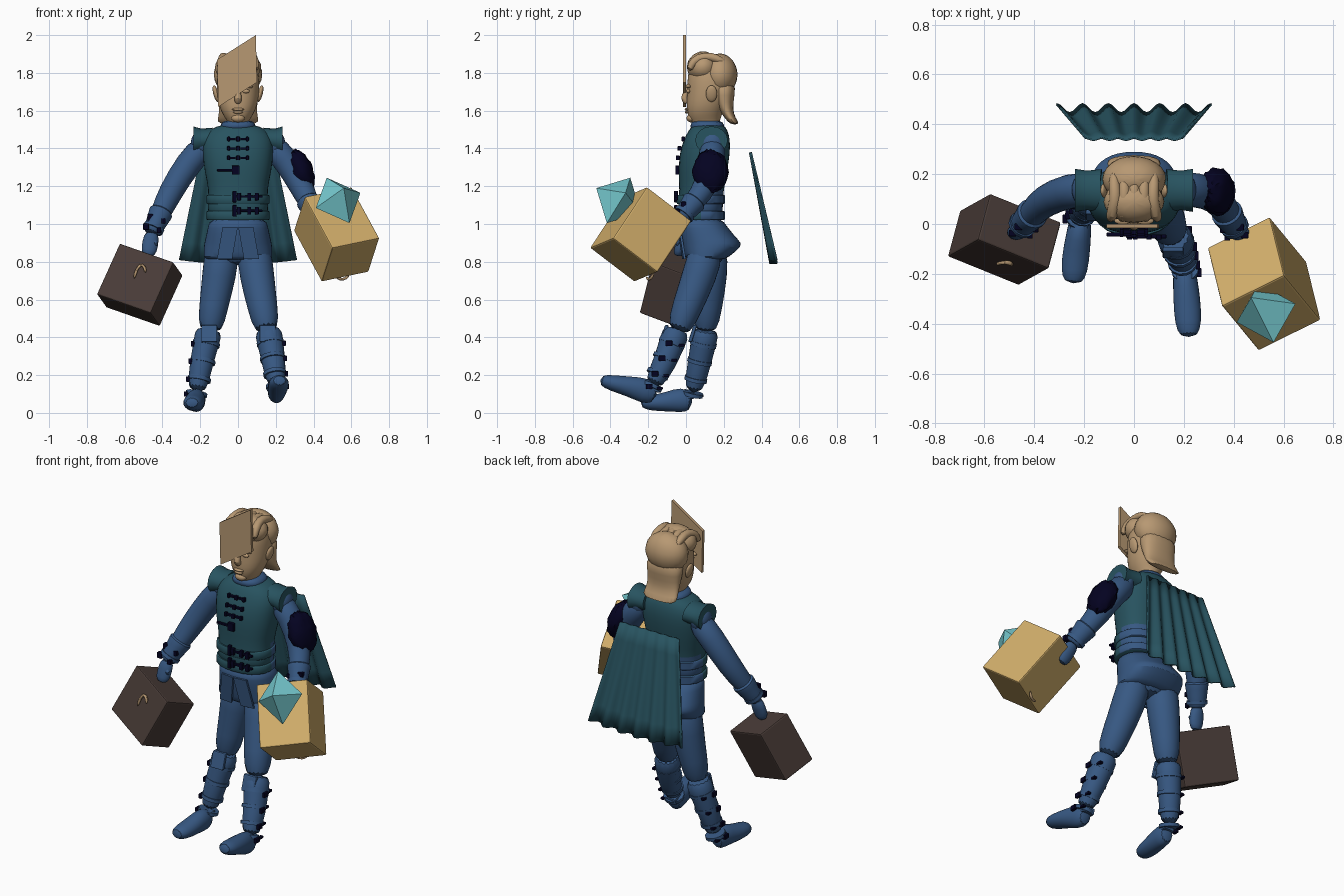
import bpy, bmesh, math, random
from mathutils import Vector as V

random.seed(4)
if "Cube" in bpy.data.objects:
    bpy.data.objects.remove(bpy.data.objects["Cube"])


def material(name, *rgb):
    m = bpy.data.materials.new(name)
    col = [(c / 255) ** 2.2 for c in rgb] + [1]
    m.use_nodes = True
    m.diffuse_color = col
    m.node_tree.nodes["Principled BSDF"].inputs["Base Color"].default_value = col
    return m


BLUE = material("blue cloth", 58, 89, 130)
TEAL = material("teal cloth", 44, 84, 96)
NAVY = material("dark navy", 12, 10, 38)
TAN = material("tan skin", 182, 151, 114)
GOLD = material("gold box", 208, 172, 106)
CYAN = material("cyan crystal", 118, 202, 208)
BROWN = material("dark brown", 74, 62, 58)


def finish(name, bm, mat, smooth=True, subsurf=0):
    bmesh.ops.recalc_face_normals(bm, faces=bm.faces)
    me = bpy.data.meshes.new(name)
    bm.to_mesh(me)
    bm.free()
    me.materials.append(mat)
    ob = bpy.data.objects.new(name, me)
    bpy.context.collection.objects.link(ob)
    if subsurf:
        ob.modifiers.new("Subdivision", "SUBSURF").levels = subsurf
    if smooth:
        bpy.context.view_layer.objects.active = ob
        bpy.ops.object.select_all(action="DESELECT")
        ob.select_set(True)
        bpy.ops.object.shade_smooth_by_angle(angle=math.radians(50))
    return ob


def skin(name, rings, mat, subsurf=1):
    """Join rings of points into a capped body."""
    bm = bmesh.new()
    rows = [[bm.verts.new(p) for p in r] for r in rings]
    n = len(rows[0])
    for a, b in zip(rows, rows[1:]):
        for i in range(n):
            j = (i + 1) % n
            bm.faces.new((a[i], a[j], b[j], b[i]))
    bm.faces.new(rows[0])
    bm.faces.new(rows[-1])
    return finish(name, bm, mat, True, subsurf)


def tube(name, path, mat, n=12, subsurf=1):
    """Path entries: x, y, z, radius, optional second radius."""
    pts = [V(p[:3]) for p in path]
    rings = []
    for i, p in enumerate(path):
        t = (pts[min(i + 1, len(pts) - 1)] - pts[max(i - 1, 0)]).normalized()
        ref = V((0, 1, 0)) if abs(t.x) > 0.9 else V((1, 0, 0))
        s = (ref - t * ref.dot(t)).normalized()
        q = t.cross(s)
        angles = [math.tau * k / n for k in range(n)]
        rings.append([pts[i] + s * p[3] * math.cos(a) + q * p[-1] * math.sin(a) for a in angles])
    return skin(name, rings, mat, subsurf)


def body(name, levels, mat, n=20, power=0.85, subsurf=1):
    """Levels: height, half width, front y, back y."""
    def sgn(c):
        return math.copysign(abs(c) ** power, c)
    rings = []
    for z, rx, f, b in levels:
        angles = [math.tau * k / n for k in range(n)]
        rings.append([(rx * sgn(math.cos(a)), (f + b) / 2 + (b - f) / 2 * sgn(math.sin(a)), z)
                      for a in angles])
    return skin(name, rings, mat, subsurf)


def box(name, c, u, v, w, mat, bevel=0.0):
    """Box from its centre and three half-edge vectors."""
    c, u, v, w = V(c), V(u), V(v), V(w)
    bm = bmesh.new()
    bmesh.ops.create_cube(bm, size=2)
    for p in bm.verts:
        p.co = c + u * p.co.x + v * p.co.y + w * p.co.z
    ob = finish(name, bm, mat, False)
    if bevel:
        mod = ob.modifiers.new("Bevel", "BEVEL")
        mod.width, mod.segments = bevel, 2
    return ob


def block(name, c, sx, sy, sz, mat):
    return box(name, c, (sx, 0, 0), (0, sy, 0), (0, 0, sz), mat, 0.003)


def ball(name, c, r, mat, tilt=0.0, jitter=0.0):
    bm = bmesh.new()
    bmesh.ops.create_uvsphere(bm, u_segments=24, v_segments=14, radius=1)
    for p in bm.verts:
        k = 1 + random.uniform(-jitter, jitter)
        p.co = V((p.co.x * r[0], p.co.y * r[1], p.co.z * r[2])) * k
        p.co = V((p.co.x * math.cos(tilt) + p.co.z * math.sin(tilt), p.co.y,
                  p.co.z * math.cos(tilt) - p.co.x * math.sin(tilt))) + V(c)
    return finish(name, bm, mat)


# Vest, with the lower back showing the blue cloth, and the flared tunic
vest = body("vest", [(1.01, .165, -.045, .2), (1.1, .162, -.042, .195), (1.18, .155, -.035, .2),
                     (1.28, .18, -.042, .22), (1.38, .19, -.035, .235), (1.45, .19, -.012, .235),
                     (1.5, .155, .015, .22), (1.53, .085, .04, .2)], TEAL)
vest.data.materials.append(BLUE)
for f in vest.data.polygons:
    if f.center.z < 1.18 and f.center.y > .09:
        f.material_index = 1
for z in (1.045, 1.13):
    band = body("waist_belt", [(z - .024, .163, -.046, .2), (z - .02, .167, -.049, .206),
                               (z + .02, .167, -.049, .206), (z + .024, .163, -.046, .2)], TEAL, subsurf=0)
    band.data.materials.append(BLUE)
    for f in band.data.polygons:
        f.material_index = int(f.center.y > .09)
body("tunic_skirt", [(1.04, .155, -.035, .19), (.98, .16, -.035, .22), (.91, .178, -.025, .285),
                     (.885, .183, -.02, .305), (.82, .185, -.005, .22), (.81, .17, .01, .2)], BLUE)
body("collar", [(1.49, .105, .015, .215), (1.53, .09, .025, .2), (1.55, .08, .03, .19)], BLUE)
for s in (-1, 1):
    box("tunic_flap", (s * .056, -.024, .9), (.04, .004 * s, 0), (0, .006, 0), (-s * .015, -.014, .085), BLUE)

# Chest clasps and belt buckles
for z, y in ((1.45, -.012), (1.4, -.031), (1.35, -.041)):
    for s in (-1, 1):
        block("clasp_strap", (s * .034, y, z), .022, .008, .006, NAVY)
        block("clasp_end", (s * .05, y - .002, z), .007, .01, .012, NAVY)
    block("clasp_toggle", (0, y - .004, z), .01, .009, .012, NAVY)
block("chest_strap", (-.06, -.042, 1.285), .05, .008, .006, NAVY)
block("chest_buckle", (-.012, -.046, 1.285), .02, .01, .024, NAVY)
for z in (1.07, 1.145):
    block("belt_strap", (.05, -.05, z), .08, .008, .006, NAVY)
    for x, h in ((-.018, .03), (.005, .02), (.06, .02), (.1, .02)):
        block("belt_buckle", (x, -.053, z), .01, .01, h, NAVY)

# Head
body("head", [(1.48, .062, .06, .18), (1.535, .052, .035, .18), (1.55, .062, .018, .18),
              (1.6, .094, .002, .2), (1.66, .11, .003, .23), (1.72, .115, .006, .25),
              (1.79, .115, .006, .25), (1.86, .09, .03, .22), (1.89, .05, .07, .18)], TAN, power=.95)
tube("nose", [(0, .02, 1.735, .012), (0, .004, 1.7, .015), (0, -.015, 1.667, .021), (0, .012, 1.638, .02)], TAN)
ball("upper_lip", (0, .006, 1.607), (.032, .013, .008), TAN)
ball("lower_lip", (0, .007, 1.592), (.026, .013, .008), TAN)
ball("chin", (0, .028, 1.56), (.035, .025, .022), TAN)
for s in (-1, 1):
    ball("eye", (s * .042, .012, 1.703), (.02, .011, .011), TAN)
    ball("brow", (s * .045, .012, 1.73), (.034, .014, .01), TAN, s * .15)
    ball("ear", (s * .117, .135, 1.69), (.014, .03, .045), TAN, s * .25)

# Hair: a front lobe, a rounded back and a flap flaring over the nape
ball("hair_back", (0, .18, 1.79), (.128, .092, .112), TAN, 0, .01)
ball("hair_front", (0, .09, 1.83), (.122, .085, .083), TAN, 0, .012)
for k in range(5):
    x = (k - 2) * .04
    tube("hair_lock", [(x * 1.2, .016, 1.81, .016), (x * 1.1, .035, 1.865, .026), (x * .9, .1, 1.89, .025),
                       (x, .16, 1.88, .024), (x, .21, 1.85, .016)], TAN)
body("nape_hair", [(1.76, .118, .13, .265), (1.68, .108, .14, .258), (1.61, .1, .17, .246),
                   (1.56, .106, .205, .262), (1.525, .115, .235, .288)], TAN)

# Slanted plate in front of the head
box("face_plate", (-.005, -.008, 1.81), (.1025, 0, .065), (0, .009, 0), (-.003, 0, .125), TAN)

# Arms: shoulder, elbow, wrist, fingertips
arms = {"right": [(-.16, .14, 1.43), (-.26, .135, 1.33), (-.36, .095, 1.165), (-.455, -.01, .96), (-.475, -.045, .83)],
        "left": [(.16, .14, 1.43), (.25, .14, 1.35), (.335, .11, 1.2), (.41, -.02, 1.04), (.455, -.075, .92)]}
for side, path in arms.items():
    s = -1 if side == "right" else 1
    sh, up, el, wr, tip = [V(p) for p in path]
    tube(side + "_arm", [(*sh, .075), (*up, .073), (*el, .068), (*el.lerp(wr, .5), .057), (*wr, .042)], BLUE)
    g = [el.lerp(wr, t) for t in (.45, .5, .58, .95, 1.05)]
    tube(side + "_gauntlet", [(*p, r) for p, r in zip(g, (.055, .07, .064, .052, .046))], BLUE)
    tube(side + "_hand", [(*wr, .036, .03), (*wr.lerp(tip, .4), .045, .03), (*wr.lerp(tip, .8), .044, .028),
                          (*tip, .026, .022)], BLUE)
    tube(side + "_thumb", [(*wr.lerp(tip, .2), .018), (*(wr.lerp(tip, .6) + V((-s * .04, -.02, 0))), .015)], BLUE, 8)
    for t in (.68, .92):
        p = el.lerp(wr, t)
        d = (wr - el).normalized() * .01
        tube(side + "_wrist_strap", [(*(p - d), .058), (*(p + d), .057)], BLUE, 12, 0)
        block(side + "_wrist_buckle", p + V((s * .04, -.035, .01)), .015, .013, .017, NAVY)
        block(side + "_wrist_buckle", p + V((-s * .03, -.046, -.01)), .011, .011, .014, NAVY)
    # Flared sleeve edge of the vest around the shoulder
    ball(side + "_shoulder", (s * .195, .138, 1.425), (.055, .07, .072), BLUE)
    tube(side + "_shoulder_cap", [(s * .13, .135, 1.45, .085, .06), (s * .19, .135, 1.445, .079, .06),
                                  (s * .222, .135, 1.443, .084, .07), (s * .236, .135, 1.443, .086, .074)],
         TEAL, 16, 0)
ball("left_arm_guard", (.333, .13, 1.28), (.064, .094, .118), NAVY, -.35, .07)

# Legs, boots and feet
legs = {"right": ([(-.08, .13, .9, .1), (-.1, .13, .72, .092), (-.13, .115, .56, .078), (-.15, .1, .42, .068)],
                  [(-.152, .105, .45, .078), (-.165, .095, .38, .07), (-.195, .07, .26, .063), (-.22, .035, .1, .054)],
                  [(-.215, .035, .055, .044, .052), (-.22, -.03, .072, .05, .07), (-.23, -.1, .058, .056, .052),
                   (-.24, -.19, .052, .056, .042), (-.245, -.24, .055, .036, .028)]),
        "left": ([(.08, .12, .9, .1), (.1, .07, .72, .094), (.13, .005, .56, .082), (.155, -.045, .42, .068)],
                 [(.157, -.045, .45, .078), (.17, -.07, .38, .072), (.19, -.115, .26, .063), (.205, -.18, .14, .054)],
                 [(.2, -.155, .09, .044, .05), (.205, -.22, .12, .05, .072), (.212, -.3, .14, .056, .054),
                  (.218, -.4, .16, .056, .043), (.22, -.455, .175, .036, .028)])}
for side, (leg, boot, foot) in legs.items():
    s = -1 if side == "right" else 1
    tube(side + "_leg", leg, BLUE, 14)
    tube(side + "_boot", boot, BLUE, 14)
    tube(side + "_foot", foot, BLUE, 14)
    # Heel block in line with the foot
    heel = V(foot[0][:3])
    run = (V(foot[3][:3]) - heel).normalized()
    drop = run.cross(V((1, 0, 0))).normalized()
    box(side + "_heel", heel + run * .025 + drop * .037, (.036, 0, 0), run * .034, drop * .018, BLUE, .006)
    top, a, b = [V(boot[i][:3]) for i in (0, 1, 3)]
    box(side + "_knee_guard", top + V((0, -.07, -.03)), (.042, 0, 0), (0, .01, 0), (0, .014, .045), BLUE, .006)
    for t in (.05, .38, .72, 1):
        p, r = a.lerp(b, t), .073 - .016 * t
        d = (b - a).normalized() * .01
        tube(side + "_boot_strap", [(*(p - d), r), (*(p + d), r)], BLUE, 14, 0)
        block(side + "_boot_buckle", p + V((s * r, -.015, 0)), .009, .018, .014, NAVY)
        block(side + "_strap_end", p + V((s * r * .7, r * .72, -.01)), .01, .016, .007, NAVY)
body("pelvis", [(.98, .14, 0, .2), (.86, .15, .01, .22), (.78, .1, .04, .19)], BLUE)

# Pleated cape hanging behind
bm = bmesh.new()
cols, rows = 48, 6
grid = []
for r in range(rows + 1):
    t = r / rows
    row = []
    for c in range(cols + 1):
        u = c / cols * 2 - 1
        fold = math.cos(c / cols * 6 * math.tau) * (.004 + .014 * t)
        row.append(bm.verts.new((u * (.195 + .115 * t), .345 + .122 * t + fold, 1.38 - .59 * t + .02 * t * u * u)))
    grid.append(row)
for r in range(rows):
    for c in range(cols):
        bm.faces.new((grid[r][c], grid[r][c + 1], grid[r + 1][c + 1], grid[r + 1][c]))
finish("cape", bm, TEAL).modifiers.new("Solidify", "SOLIDIFY").thickness = .008

# Carried boxes with hooks
box("brown_case", (-.52, -.062, .678), (.143, -.058, -.05), (.025, .093, -.035), (.061, .034, .135), BROWN, .008)
tube("case_hook", [(-.55, -.162, .71, .006), (-.54, -.158, .755, .011), (-.515, -.152, .79, .014),
                   (-.493, -.158, .775, .011), (-.49, -.165, .74, .006)], TAN, 8)
box("gold_box", (.522, -.24, .945), (-.074, .09, .136), (.029, -.118, .09), (.125, .062, .026), GOLD, .008)
tube("box_hook", [(.52, -.21, .72, .006), (.54, -.2, .705, .01), (.575, -.185, .71, .01), (.59, -.17, .74, .006)], TAN, 8)

# Crystal: an octahedron from three axes
bm = bmesh.new()
axes = [V((-.06, .062, .12)), V((.118, .037, .04)), V((.03, -.118, .065))]
tips = [[bm.verts.new(V((.53, -.357, 1.125)) + a * s) for s in (1, -1)] for a in axes]
for i in range(8):
    bm.faces.new([tips[k][i >> k & 1] for k in range(3)])
finish("crystal", bm, CYAN, False)
